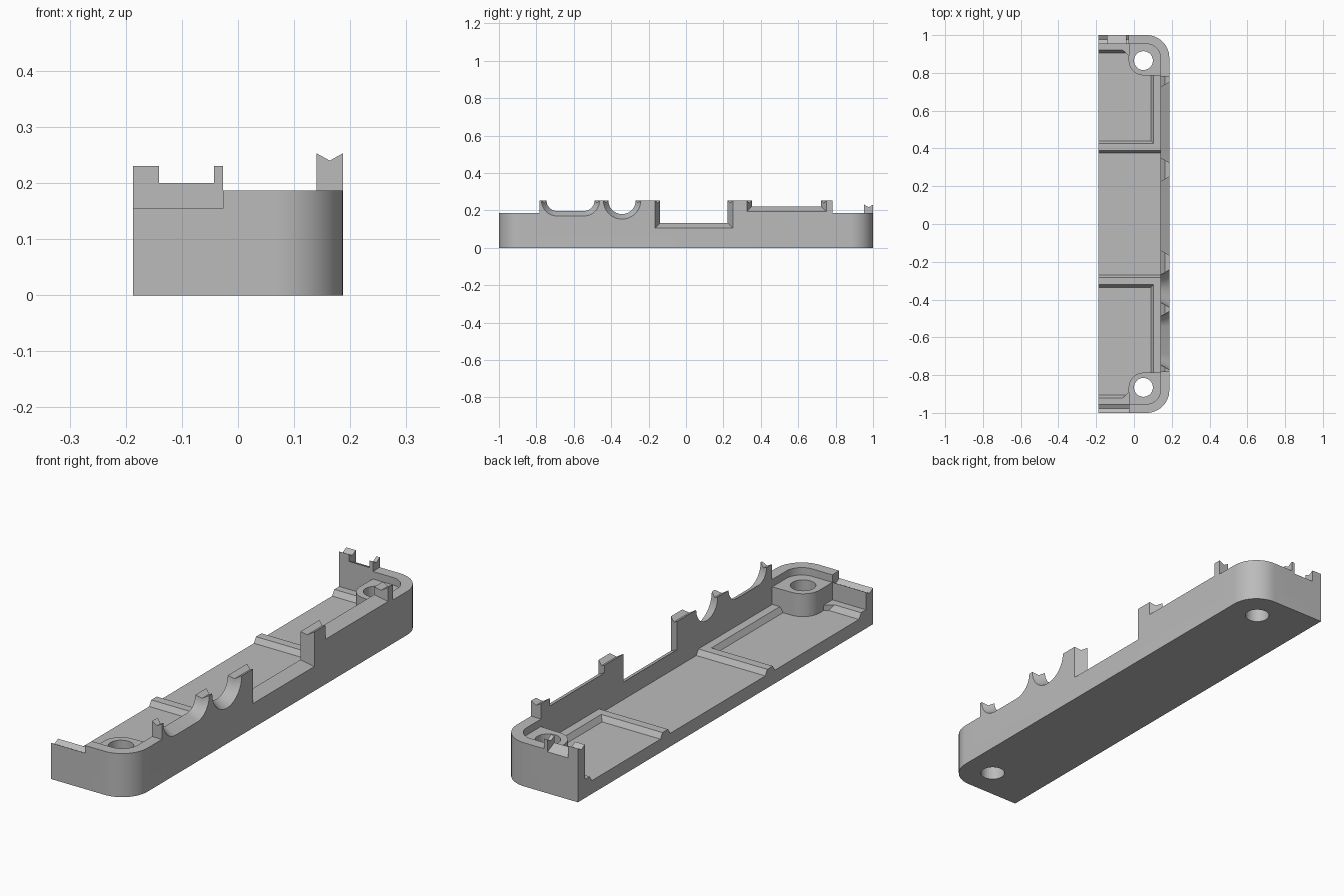
import bpy, bmesh
from math import sin, cos, pi, asin, radians

if "Cube" in bpy.data.objects:
    bpy.data.objects.remove(bpy.data.objects["Cube"], do_unlink=True)

grey = bpy.data.materials.new("plain grey")
grey.use_nodes = True
COLOUR = (0.5, 0.5, 0.5, 1)
grey.diffuse_color = COLOUR
grey.node_tree.nodes["Principled BSDF"].inputs["Base Color"].default_value = COLOUR

X0, X1 = -0.187, 0.187        # open side, outer side
WALL = 0.047                  # wall thickness
FLOOR, SHELF, LIP, TOP = 0.057, 0.155, 0.187, 0.253
BOSS_X, HOLE_X, HOLE_Y = -0.027, 0.05, 0.865
CORNER, BOSS_R, HOLE_R = 0.12, 0.078, 0.05
TAB_Y = 0.783


def arc(cx, cy, r, a0, a1, n=14):
    """Points along an arc, angles in degrees."""
    return [(cx + r * cos(radians(a0 + (a1 - a0) * i / n)),
             cy + r * sin(radians(a0 + (a1 - a0) * i / n))) for i in range(n + 1)]


def loft(name, sections):
    """Closed solid through matching rings of 3D points."""
    bm = bmesh.new()
    rings = [[bm.verts.new(p) for p in s] for s in sections]
    n = len(rings[0])
    for a, b in zip(rings, rings[1:]):
        for i in range(n):
            j = (i + 1) % n
            bm.faces.new((a[i], a[j], b[j], b[i]))
    bm.faces.new(rings[0][::-1])
    bm.faces.new(rings[-1])
    bmesh.ops.recalc_face_normals(bm, faces=bm.faces)
    mesh = bpy.data.meshes.new(name)
    bm.to_mesh(mesh)
    bm.free()
    mesh.materials.append(grey)
    obj = bpy.data.objects.new(name, mesh)
    bpy.context.collection.objects.link(obj)
    return obj


def slab(name, outline, z0, z1):
    return loft(name, [[(x, y, z) for x, y in outline] for z in (z0, z1)])


def bar(name, profile, x0, x1):
    """Profile in y and z, swept along x."""
    return loft(name, [[(x, y, z) for y, z in profile] for x in (x0, x1)])


def drill(obj, cutters):
    for c in cutters:
        m = obj.modifiers.new("hole", 'BOOLEAN')
        m.operation, m.solver, m.object = 'DIFFERENCE', 'EXACT', c


def smooth(obj):
    bpy.ops.object.select_all(action='DESELECT')
    obj.select_set(True)
    bpy.context.view_layer.objects.active = obj
    bpy.ops.object.shade_smooth_by_angle(angle=radians(30))


# Screw hole cutters
cutters = {}
for label, s in (("front", -1), ("back", 1)):
    c = slab(label + "_hole_cutter", arc(HOLE_X, s * HOLE_Y, HOLE_R, 0, 348.75, 31), -0.1, 0.4)
    c.hide_render = True
    c.hide_set(True)
    c.display_type = 'WIRE'
    cutters[s] = c

# Floor plate with two rounded outer corners
cx, cy = X1 - CORNER, 1 - CORNER
floor = slab("floor", [(X0, -1)] + arc(cx, -cy, CORNER, -90, 0)
             + arc(cx, cy, CORNER, 0, 90) + [(X0, 1)], 0, FLOOR)
drill(floor, cutters.values())
smooth(floor)

# Corner bosses with a raised outer lip
for label, s in (("front", -1), ("back", 1)):
    outer = [(BOSS_X, 1)] + arc(cx, cy, CORNER, 90, 0) + [(X1, TAB_Y)]
    inner = [(X1 - WALL, TAB_Y)] + arc(cx, cy, CORNER - WALL, 0, 90) + [(BOSS_X, 1 - WALL)]
    round_side = arc(HOLE_X, HOLE_Y, BOSS_R, 270, 180)
    boss = slab(label + "_boss", [(x, s * y) for x, y in outer + round_side], FLOOR, SHELF)
    drill(boss, [cutters[s]])
    smooth(boss)
    smooth(slab(label + "_boss_lip", [(x, s * y) for x, y in outer + inner], SHELF, LIP))

# Side wall: grooved crest and openings that flare outwards
BOWL_Y, BOWL_R, SLOT_A, SLOT_B, SLOT_R = -0.342, 0.1, -0.69, -0.545, 0.083
FLARE = 0.027


def dip(y_a, y_b, r, top):
    """Round-bottomed opening, centred on the crest height."""
    a = -180 + 180 / pi * asin((TOP - top) / r)
    mid = [arc(y_a, TOP, r, a, -90, 10), arc(y_b, TOP, r, -90, -180 - a, 10)]
    return mid[0] + mid[1][1 if y_a == y_b else 0:]


def side_section(t, top):
    e = FLARE * (1 - t)       # openings shrink towards the inside
    ring = [(-TAB_Y, FLOOR), (-TAB_Y, top)]
    ring += dip(SLOT_A, SLOT_B, SLOT_R - e, top)
    ring += dip(BOWL_Y, BOWL_Y, BOWL_R - e, top)
    for a, b, z in ((-0.165, 0.25, 0.105), (0.325, 0.75, 0.193)):
        ring += [(a + e, top), (a + e, z + e), (b - e, z + e), (b - e, top)]
    ring += [(TAB_Y, top), (TAB_Y, FLOOR)]
    return [(X1 - WALL * (1 - t), y, z) for y, z in ring]


smooth(loft("side_wall", [side_section(0, TOP), side_section(0.5, TOP - 0.013),
                          side_section(1, TOP)]))


# End walls with a grooved crest
def grooved(s, z0, z1):
    return [(s, z0), (s, z1), (s * (1 - WALL / 2), z1 - 0.013),
            (s * (1 - WALL), z1), (s * (1 - WALL), z0)]


bar("front_wall", grooved(-1, FLOOR, SHELF), X0, BOSS_X)
bar("back_wall", [(1, FLOOR), (1, 0.178), (1 - WALL, 0.2), (1 - WALL, FLOOR)], X0, BOSS_X)
bar("back_wide_tab", grooved(1, 0.17, 0.23), X0, -0.141)
bar("back_narrow_tab", grooved(1, 0.17, 0.23), -0.043, BOSS_X)

# Low bevelled ribs framing the end compartments
RIB, BEVEL = 0.08, 0.014
for label, s, a, b in (("front", -1, 0.27, 0.335), ("back", 1, 0.375, 0.44)):
    bar(label + "_cross_rib", [(s * a, FLOOR), (s * (a + BEVEL), RIB),
                               (s * (b - BEVEL), RIB), (s * b, FLOOR)], X0, X1 - WALL)
    bar(label + "_end_rib", [(s * 0.905, FLOOR), (s * 0.92, RIB),
                             (s * 0.96, RIB), (s * 0.96, FLOOR)], X0, BOSS_X + 0.01)
    xs = ((0.09, FLOOR), (0.09 + BEVEL, RIB), (X1 - WALL, RIB), (X1 - WALL, FLOOR))
    loft(label + "_side_rib", [[(x, s * y, z) for x, z in xs] for y in (b - BEVEL, 0.80)])
    # Small fillet where the end rib meets the boss
    slab(label + "_rib_corner", [(-0.06, s * 0.92), (BOSS_X, s * 0.89),
                                 (BOSS_X + 0.01, s * 0.92)], FLOOR, RIB)
